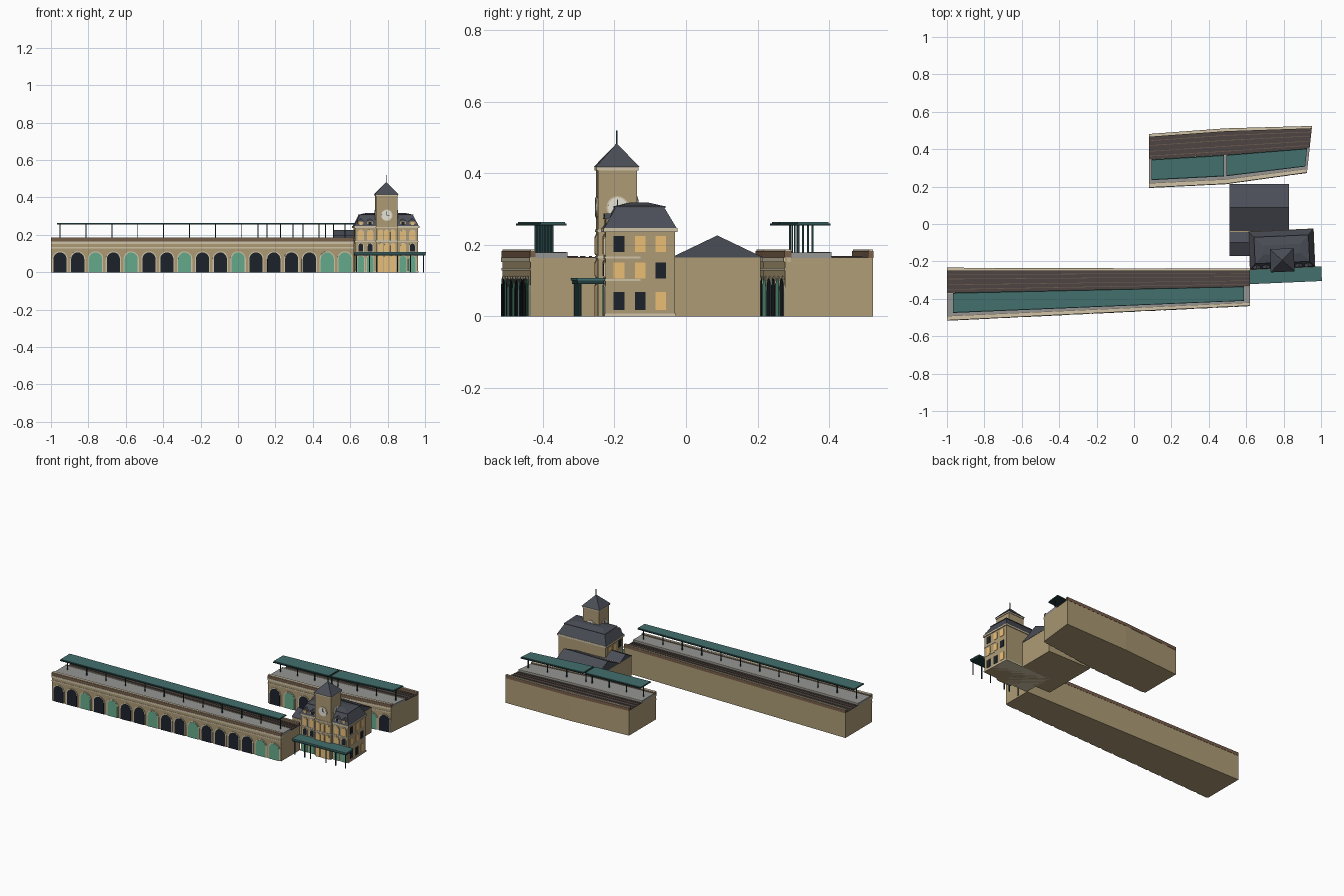
import bpy, math
from mathutils import Matrix, Vector

if "Cube" in bpy.data.objects:
    bpy.data.objects.remove(bpy.data.objects["Cube"])

MATS = {}
COL = dict(stone=(.42, .33, .18), pale=(.64, .56, .40), brick=(.19, .115, .07), grey=(.30, .30, .29),
           ballast=(.075, .06, .055), rail=(.16, .11, .08), teal=(.055, .16, .155), iron=(.015, .045, .045),
           slate=(.07, .075, .095), dark=(.012, .016, .024), green=(.13, .40, .26), lit=(.83, .52, .18),
           white=(.8, .78, .68))
for k, c in COL.items():
    MATS[k] = bpy.data.materials.new(k)
    MATS[k].diffuse_color = (*c, 1)
I = Matrix.Identity(4)


def loft(name, a, b, mat, M=I):
    """Closed solid between two matching rings of points."""
    n = len(a)
    faces = [tuple(range(n))[::-1], tuple(range(n, 2 * n))]
    faces += [(i, (i + 1) % n, n + (i + 1) % n, n + i) for i in range(n)]
    me = bpy.data.meshes.new(name)
    me.from_pydata([M @ Vector(p) for p in [*a, *b]], [], faces)
    me.materials.append(MATS[mat])
    ob = bpy.data.objects.new(name, me)
    bpy.context.collection.objects.link(ob)
    return ob


def frustum(name, c, s0, z0, s1, z1, mat, M=I):
    def ring(s, z):
        return [(c[0] + i * s[0] / 2, c[1] + j * s[1] / 2, z) for i, j in ((-1, -1), (1, -1), (1, 1), (-1, 1))]
    return loft(name, ring(s0, z0), ring(s1, z1), mat, M)


def box(name, c, s, z0, z1, mat, M=I):
    return frustum(name, c, s, z0, s, z1, mat, M)


def extrude(name, prof, depth, mat, M=I):
    """Extrude an x-z profile towards local -y."""
    return loft(name, [(x, -depth, z) for x, z in prof][::1], [(x, 0, z) for x, z in prof], mat, M)


def arch(w, z0, z1, n=10):
    r = w / 2
    return [(-r, z0), (r, z0)] + [(r * math.cos(math.pi * i / n), z1 - r + r * math.sin(math.pi * i / n)) for i in range(n + 1)]


def rect(w, z0, z1):
    return [(-w / 2, z0), (w / 2, z0), (w / 2, z1), (-w / 2, z1)]


def place(x, y, ang=0, z=0):
    return Matrix.Translation((x, y, z)) @ Matrix.Rotation(ang, 4, 'Z')


def opening(name, shape, w, z0, z1, mat, M, frame=.004):
    extrude(name + "_surround", shape(w + 2 * frame, max(z0 - frame, 0), z1 + frame), .003, 'pale', M)
    extrude(name, shape(w, z0, z1), .0045, mat, M)


def mix(p, q, t):
    return (p[0] + (q[0] - p[0]) * t, p[1] + (q[1] - p[1]) * t)


def strip(name, F, K, t0, t1, z0, z1, mat):
    """Slab between two fractions of the width from front line F to back line K."""
    ring = [mix(f, k, t0) for f, k in zip(F, K)] + [mix(f, k, t1) for f, k in zip(F, K)][::-1]
    return loft(name, [(*p, z0) for p in ring], [(*p, z1) for p in ring], mat)


def canopy(name, F, K, a, b, posts):
    """Platform canopy over one straight bay, a and b as fractions of its length."""
    f, k = [mix(F[0], F[1], t) for t in (a, b)], [mix(K[0], K[1], t) for t in (a, b)]
    strip(name + "_fascia", f, k, .13, .52, .254, .260, 'iron')
    strip(name + "_roof", f, k, .15, .50, .260, .263, 'teal')
    for i in range(posts):
        t = (i + .12) / (posts - .76)
        c = mix(mix(f[0], f[1], t), mix(k[0], k[1], t), .325)
        box(name + "_post", c, (.005, .005), .17, .255, 'iron')


def viaduct(name, F, K, bays):
    strip(name + "_body", F, K, 0, 1, 0, .163, 'stone')
    strip(name + "_cornice", F, K, -.015, .07, .152, .165, 'pale')
    strip(name + "_string_course", F, K, -.008, .05, .128, .135, 'pale')
    for side, t0, t1 in (("front", -.008, .075), ("back", .945, 1.005)):
        strip(f"{name}_{side}_parapet", F, K, t0, t1, .163, .183, 'brick')
        strip(f"{name}_{side}_coping", F, K, t0 + .008, t1 - .008, .183, .186, 'pale')
    strip(name + "_platform", F, K, .075, .53, .163, .178, 'grey')
    strip(name + "_platform_edge", F, K, .51, .53, .178, .1795, 'pale')
    strip(name + "_ballast", F, K, .53, .945, .163, .166, 'ballast')
    for t in (.58, .67, .78, .87):
        strip(name + "_rail", F, K, t, t + .012, .166, .169, 'rail')
    # arches along each straight length of the front wall
    for (p, q), mats in zip(zip(F, F[1:]), bays):
        ang = math.atan2(q[1] - p[1], q[0] - p[0])
        for i, m in enumerate(mats):
            c = mix(p, q, (i + .5) / len(mats))
            opening(name + "_arch", arch, .07, 0, .106, 'green' if m == 'g' else 'dark', place(*c, ang), .006)


# long front viaduct
FA, KA = [(-1, -.513), (.62, -.435)], [(-1, -.235), (.62, -.24)]
viaduct("long_viaduct", FA, KA, ["ddgdgddgddgddddgg"])
canopy("long_canopy", FA, KA, .02, .98, 12)

# short bent rear viaduct
FB, KB = [(.08, .197), (.49, .217), (.925, .277)], [(.08, .48), (.49, .51), (.952, .523)]
viaduct("rear_viaduct", FB, KB, ["dgdd", "gddgd"])
canopy("rear_canopy_left", FB[:2], KB[:2], .03, .98, 4)
canopy("rear_canopy_right", FB[1:], KB[1:], .01, .97, 4)

# low hall with two gabled roofs behind the main building
box("hall_walls", (.67, .023), (.316, .372), 0, .166, 'stone')
HALL = place(.51, 0, math.pi / 2)
extrude("hall_main_roof", [(-.04, .165), (.215, .165), (.0875, .226)], .32, 'slate', HALL)
extrude("hall_front_roof", [(-.17, .165), (-.04, .165), (-.1, .2)], .32, 'slate', HALL)

# main building, turned slightly
H = place(.79, -.135, math.radians(2.5))
box("main_walls", (0, 0), (.336, .195), 0, .24, 'stone', H)
box("main_plinth", (0, 0), (.342, .2), 0, .008, 'pale', H)
for z, h in ((.098, .006), (.162, .005)):
    box("main_string_course", (0, -.05), (.341, .1), z, z + h, 'pale', H)
box("main_cornice", (0, 0), (.35, .207), .236, .247, 'pale', H)
frustum("mansard_lower", (0, 0), (.345, .202), .247, (.285, .135), .305, 'slate', H)
box("mansard_kerb", (0, 0), (.292, .142), .303, .308, 'slate', H)
frustum("mansard_top", (0, 0), (.285, .135), .308, (.2, .05), .318, 'slate', H)

# clock tower
TY, TF = -.059, -.114
box("tower_shaft", (0, TY), (.114, .11), 0, .415, 'stone', H)
for z in (.098, .162, .236):
    box("tower_string_course", (0, TY), (.12, .116), z, z + .007, 'pale', H)
box("tower_cornice", (0, TY), (.122, .118), .408, .417, 'pale', H)
frustum("tower_roof", (0, TY), (.128, .124), .417, (.003, .003), .482, 'slate', H)
box("tower_finial", (0, TY), (.004, .004), .475, .52, 'iron', H)
for k in range(4):
    C = H @ place(0, TY, k * math.pi / 2) @ Matrix.Translation((0, -.055 if k % 2 == 0 else -.057, .305))
    disc = lambda r: [(r * math.cos(math.tau * i / 20), r * math.sin(math.tau * i / 20)) for i in range(20)]
    extrude("clock_rim", disc(.031), .003, 'pale', C)
    extrude("clock_face", disc(.027), .0045, 'white', C)
    extrude("clock_minute_hand", rect(.003, 0, .021), .0055, 'dark', C)
    extrude("clock_hour_hand", [(0, -.0015), (.014, -.0015), (.014, .0015), (0, .0015)], .0055, 'dark', C)

# front openings: wings, mirrored, with dormers above
for s in (-1, 1):
    for j, x in enumerate((.088, .138)):
        W = H @ place(s * x, -.0975)
        opening("ground_arch", arch, .036, 0, .088, 'green', W)
        opening("first_floor_window", arch, .026, .112, .153, 'lit' if (s > 0 and j == 0) else 'dark', W)
        opening("second_floor_window", arch, .026, .174, .224, 'lit', W)
        box("dormer", (0, .035), (.032, .065), .247, .274, 'stone', W)
        extrude("dormer_roof", [(-.02, .272), (.02, .272), (0, .288)], .07, 'slate', W @ place(0, .068))
        extrude("dormer_window", rect(.016, .253, .27), .002, 'dark' if j == 0 else 'lit', W @ place(0, .0025))
for x in (-.033, 0, .033):
    T = H @ place(x, TF)
    opening("entrance_door", arch, .025, 0, .09, 'lit', T, .003)
    opening("tower_first_window", arch, .022, .112, .155, 'lit', T, .003)
    opening("tower_second_window", arch, .022, .174, .226, 'lit', T, .003)

# side windows
for s in (-1, 1):
    for z, row in zip((.018, .105, .18), ("ddl", "lld", "dll")):
        for y, m in zip((-.06, 0, .057), row):
            S = H @ place(s * .168, y, s * math.pi / 2)
            extrude("side_window", rect(.03, z, z + .05 - .005 * (z > .1)), .002, 'lit' if m == 'l' else 'dark', S)

# entrance canopy
box("entrance_canopy_fascia", (.015, -.14), (.38, .074), .09, .1, 'iron', H)
box("entrance_canopy_roof", (.015, -.14), (.384, .078), .1, .107, 'teal', H)
for x in (-.165, -.095, -.055, .055, .125, .195):
    box("entrance_canopy_post", (x, -.168), (.005, .005), 0, .092, 'iron', H)

for m in bpy.data.materials:
    if m.users and not m.is_grease_pencil:
        m.use_nodes = True
        m.node_tree.nodes["Principled BSDF"].inputs["Base Color"].default_value = m.diffuse_color
